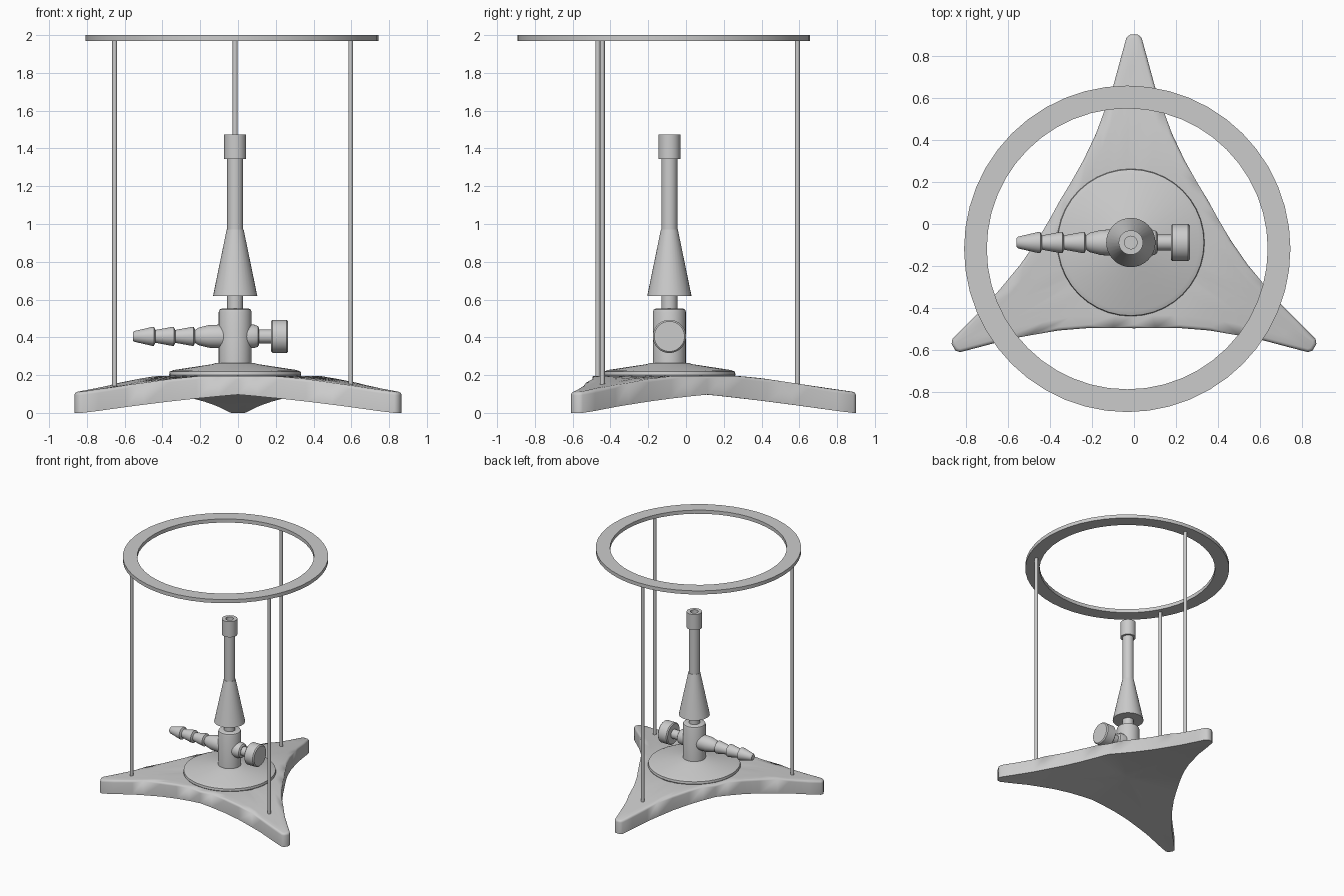
import bpy, bmesh
from math import cos, sin, pi, radians
from mathutils import Matrix, Vector

if "Cube" in bpy.data.objects:
    bpy.data.objects.remove(bpy.data.objects["Cube"])

AX, AY = -0.015, -0.088      # burner axis
BAR_Z = 0.405                # height of the side fittings


def finish(name, bm, angle=35):
    bmesh.ops.remove_doubles(bm, verts=bm.verts, dist=1e-5)
    bmesh.ops.recalc_face_normals(bm, faces=bm.faces)
    me = bpy.data.meshes.new(name)
    bm.to_mesh(me)
    bm.free()
    ob = bpy.data.objects.new(name, me)
    bpy.context.collection.objects.link(ob)
    bpy.ops.object.select_all(action='DESELECT')
    ob.select_set(True)
    bpy.context.view_layer.objects.active = ob
    bpy.ops.object.shade_smooth_by_angle(angle=radians(angle))
    return ob


def lathe(name, profile, loc, sides=32, along_x=False, closed=False):
    """Spin (radius, height) points round z, or round x."""
    bm = bmesh.new()
    vs = [bm.verts.new((r, 0, h)) for r, h in profile]
    pairs = list(zip(vs, vs[1:])) + ([(vs[-1], vs[0])] if closed else [])
    edges = [bm.edges.new(p) for p in pairs]
    bmesh.ops.spin(bm, geom=vs + edges, cent=(0, 0, 0), axis=(0, 0, 1),
                   angle=2 * pi, steps=sides, use_merge=True)
    bmesh.ops.remove_doubles(bm, verts=bm.verts, dist=1e-5)
    if along_x:
        bm.transform(Matrix.Rotation(pi / 2, 4, 'Y'))
    bm.transform(Matrix.Translation(Vector(loc)))
    return finish(name, bm)


def lerp_curve(pts, d):
    for (a, za), (b, zb) in zip(pts, pts[1:]):
        if d <= b:
            return za + (zb - za) * (d - a) / (b - a)
    return pts[-1][1]


# Three-legged base: half outline of one leg as (distance out, half width)
half = [(0.2025, 0.351), (0.29, 0.298), (0.393, 0.24), (0.52, 0.18), (0.653, 0.131),
        (0.74, 0.1), (0.888, 0.06), (0.975, 0.036), (0.99, 0.018)]
leg = [(d, -w) for d, w in half] + [(d, w) for d, w in reversed(half[1:])]
TOP = [(0, 0.198), (0.38, 0.195), (0.5, 0.182), (0.74, 0.146), (0.9, 0.12), (1, 0.108)]


def top_z(d):
    return lerp_curve(TOP, d)


def bottom_z(d):
    return max(0.0, 0.113 * (1 - (d / 0.96) ** 1.25)) if d < 0.96 else 0.0


def base_ring(bm, t, height):
    ring = []
    for k in range(3):
        a = pi / 2 + k * 2 * pi / 3
        for d, w in leg:
            d, w = d * t, w * t
            ring.append(bm.verts.new((d * cos(a) - w * sin(a),
                                      d * sin(a) + w * cos(a) - 0.09, height(d))))
    return ring


bm = bmesh.new()
steps = [0.25, 0.5, 0.7, 0.85, 1.0]
rings = [base_ring(bm, t, bottom_z) for t in steps]
rings += [base_ring(bm, t, top_z) for t in reversed(steps)]
n = len(rings[0])
for r0, r1 in zip(rings, rings[1:]):
    for i in range(n):
        j = (i + 1) % n
        bm.faces.new((r0[i], r0[j], r1[j], r1[i]))
for ring, z in ((rings[0], bottom_z(0)), (rings[-1], top_z(0))):
    c = bm.verts.new((0, -0.09, z))
    for i in range(n):
        bm.faces.new((ring[i], ring[(i + 1) % n], c))
# Soften the upper rim
m = len(steps)
rim = [bm.edges.get((rings[m][i], rings[m][(i + 1) % n])) for i in range(n)]
bmesh.ops.bevel(bm, geom=rim, offset=0.016, segments=3, profile=0.5, affect='EDGES')
finish("tripod_base", bm, 40)

# Shallow domed plate on the base
lathe("base_plate", [(0, 0.18), (0.34, 0.18), (0.35, 0.2), (0.347, 0.218), (0.325, 0.227),
                     (0.12, 0.258), (0.1, 0.265), (0, 0.265)], (AX, AY, 0), 40)

# Upright burner parts
lathe("valve_body", [(0, 0.24), (0.087, 0.24), (0.087, 0.535), (0.083, 0.547),
                     (0.072, 0.552), (0, 0.552)], (AX, AY, 0))
lathe("neck", [(0, 0.54), (0.042, 0.54), (0.042, 0.64), (0, 0.64)], (AX, AY, 0))
lathe("air_cone", [(0, 0.62), (0.117, 0.62), (0.045, 0.97), (0, 0.97)], (AX, AY, 0))
lathe("burner_tube", [(0, 0.96), (0.042, 0.96), (0.042, 1.36), (0.03, 1.36),
                      (0.03, 1.2), (0, 1.2)], (AX, AY, 0))
lathe("burner_cap", [(0.03, 1.345), (0.058, 1.345), (0.058, 1.475), (0.03, 1.475)],
      (AX, AY, 0), closed=True)

# Control knob on the right
lathe("knob_collar", [(0, 0.04), (0.062, 0.04), (0.062, 0.085), (0.055, 0.105),
                      (0.045, 0.112), (0, 0.112)], (0, AY, BAR_Z), along_x=True)
lathe("knob_shaft", [(0, 0.1), (0.037, 0.1), (0.037, 0.19), (0, 0.19)],
      (0, AY, BAR_Z), along_x=True)
lathe("knob", [(0, 0.175), (0.08, 0.175), (0.088, 0.183), (0.088, 0.257),
               (0.08, 0.265), (0, 0.265)], (0, AY, BAR_Z), along_x=True)

# Barbed hose fitting on the left
barb = [(0, -0.557), (0.022, -0.557), (0.028, -0.55)]
for x in (-0.445, -0.34, -0.235):
    barb += [(0.05, x - 0.01), (0.05, x), (0.034, x + 0.008)]
barb += [(0.046, -0.21), (0.06, -0.155), (0.062, -0.1), (0.062, -0.05), (0, -0.05)]
lathe("hose_barb", barb, (0, AY, BAR_Z), along_x=True)

# Support ring and its three rods
lathe("support_ring", [(0.667, 1.97), (0.775, 1.97), (0.775, 2.0), (0.667, 2.0)],
      (-0.032, -0.118, 0), 48, closed=True)
for name, x, y in (("left_rod", -0.653, -0.467), ("right_rod", 0.597, -0.443),
                   ("back_rod", -0.015, 0.59)):
    lathe(name, [(0, 0.12), (0.013, 0.12), (0.013, 1.98), (0, 1.98)], (x, y, 0), 16)
